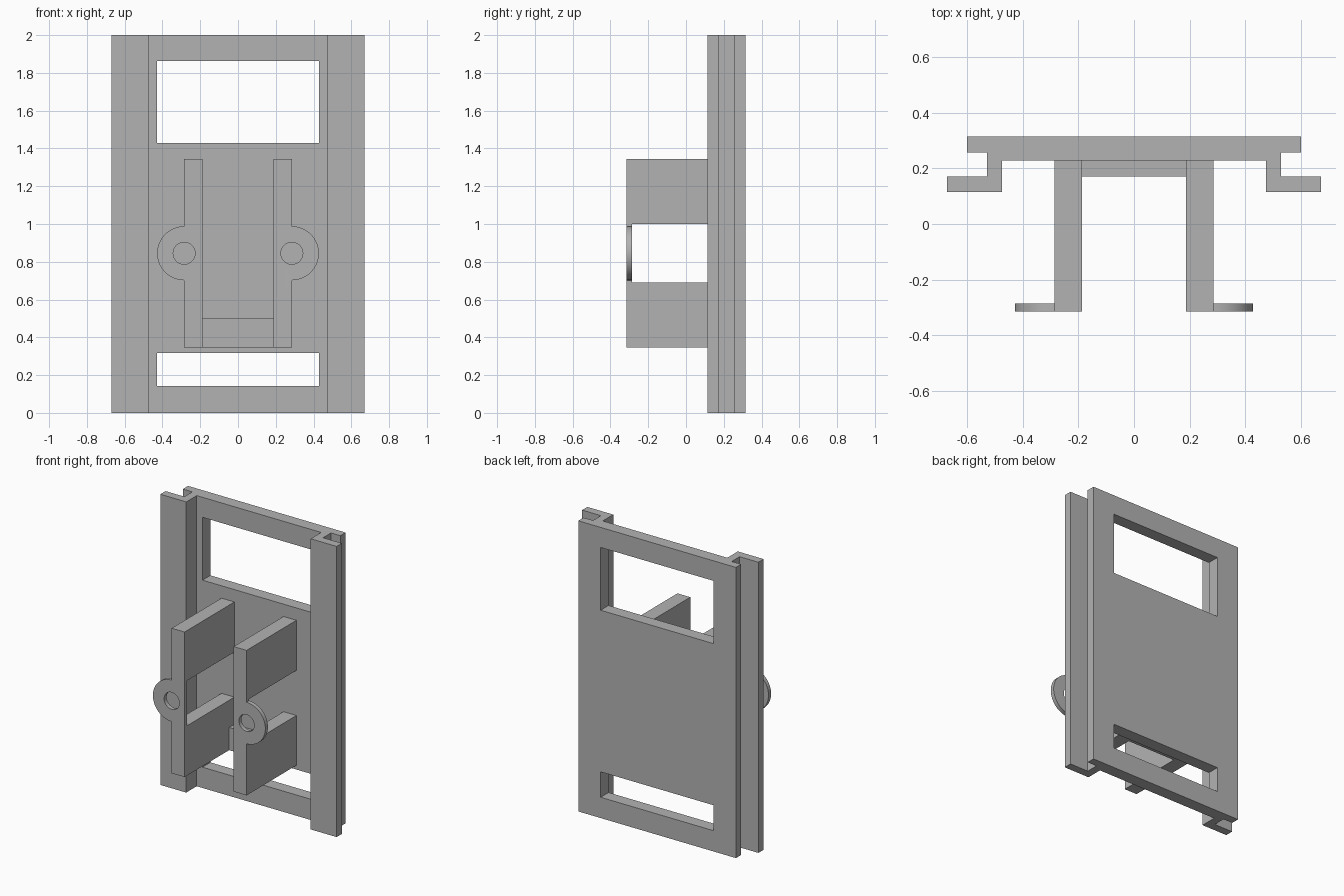
import bpy, bmesh, math
from mathutils import Vector

default = bpy.data.objects.get("Cube")
if default:
    bpy.data.objects.remove(default, do_unlink=True)

grey = bpy.data.materials.new("grey")
grey.use_nodes = True
colour = (0.45, 0.45, 0.45, 1)
grey.diffuse_color = colour
grey.node_tree.nodes["Principled BSDF"].inputs["Base Color"].default_value = colour


def prism(name, points, axis, start, end):
    """Extrude a 2D outline along an axis; points use the other two axes in xyz order."""
    bm = bmesh.new()
    verts = []
    for p in points:
        co = list(p)
        co.insert(axis, start)
        verts.append(bm.verts.new(co))
    face = bm.faces.new(verts)
    top = bmesh.ops.extrude_face_region(bm, geom=[face])["geom"]
    shift = Vector((0, 0, 0))
    shift[axis] = end - start
    bmesh.ops.translate(bm, vec=shift, verts=[g for g in top if isinstance(g, bmesh.types.BMVert)])
    bmesh.ops.recalc_face_normals(bm, faces=bm.faces)
    mesh = bpy.data.meshes.new(name)
    bm.to_mesh(mesh)
    bm.free()
    mesh.materials.append(grey)
    obj = bpy.data.objects.new(name, mesh)
    bpy.context.collection.objects.link(obj)
    return obj


def rect(u0, u1, v0, v1):
    return [(u0, v0), (u1, v0), (u1, v1), (u0, v1)]


def arc(cx, cz, r, a0, a1, steps):
    angles = [math.radians(a0 + (a1 - a0) * i / steps) for i in range(steps + 1)]
    return [(cx + r * math.cos(a), cz + r * math.sin(a)) for a in angles]


def combine(obj, tool, operation):
    """Apply a boolean and discard the tool."""
    tool.hide_render = True
    mod = obj.modifiers.new("combine", "BOOLEAN")
    mod.operation, mod.solver, mod.object = operation, "EXACT", tool
    activate(obj)
    bpy.ops.object.modifier_apply(modifier=mod.name)
    bpy.data.objects.remove(tool, do_unlink=True)


def activate(obj):
    bpy.ops.object.select_all(action="DESELECT")
    obj.select_set(True)
    bpy.context.view_layer.objects.active = obj


# Sliding panel: symmetric rail section extruded upwards
half = [(0.6, 0.314), (0.6, 0.257), (0.528, 0.257), (0.528, 0.171),
        (0.671, 0.171), (0.671, 0.114), (0.474, 0.114), (0.474, 0.228)]
panel = prism("railed_panel", half + [(-x, y) for x, y in reversed(half)], 2, 0, 2)

# Upper and lower openings
for z0, z1 in ((1.43, 1.862), (0.143, 0.318)):
    combine(panel, prism("opening_cutter", rect(-0.43, 0.43, z0, z1), 1, 0, 0.5), "DIFFERENCE")

# Side arms, each with a rear notch, rounded ear and pin hole
front, ear_back, root = -0.314, -0.286, 0.228
ear_x, ear_z = 0.285, 0.845
arm_profile = [(front, 0.347), (root, 0.347), (root, 0.69), (ear_back, 0.69),
               (ear_back, 1.0), (root, 1.0), (root, 1.345), (front, 1.345)]
for side, label in ((1, "left"), (-1, "right")):
    arm = prism(label + "_arm", arm_profile, 0, side * 0.187, side * ear_x)
    outline = arc(ear_x, ear_z, 0.143, -90, 90, 32)
    outline += [(0.25, ear_z + 0.143), (0.25, ear_z - 0.143)]
    ear = prism("ear", [(side * x, z) for x, z in outline], 1, front, ear_back)
    combine(arm, ear, "UNION")
    pin = prism("pin_cutter", arc(side * ear_x, ear_z, 0.058, 0, 352.5, 47), 1, -0.4, -0.2)
    combine(arm, pin, "DIFFERENCE")
    activate(arm)
    bpy.ops.object.shade_smooth_by_angle(angle=math.radians(30))

# Bottom stop bar between the arms
prism("stop_bar", rect(-0.187, 0.187, 0.347, 0.503), 1, 0.171, root)
